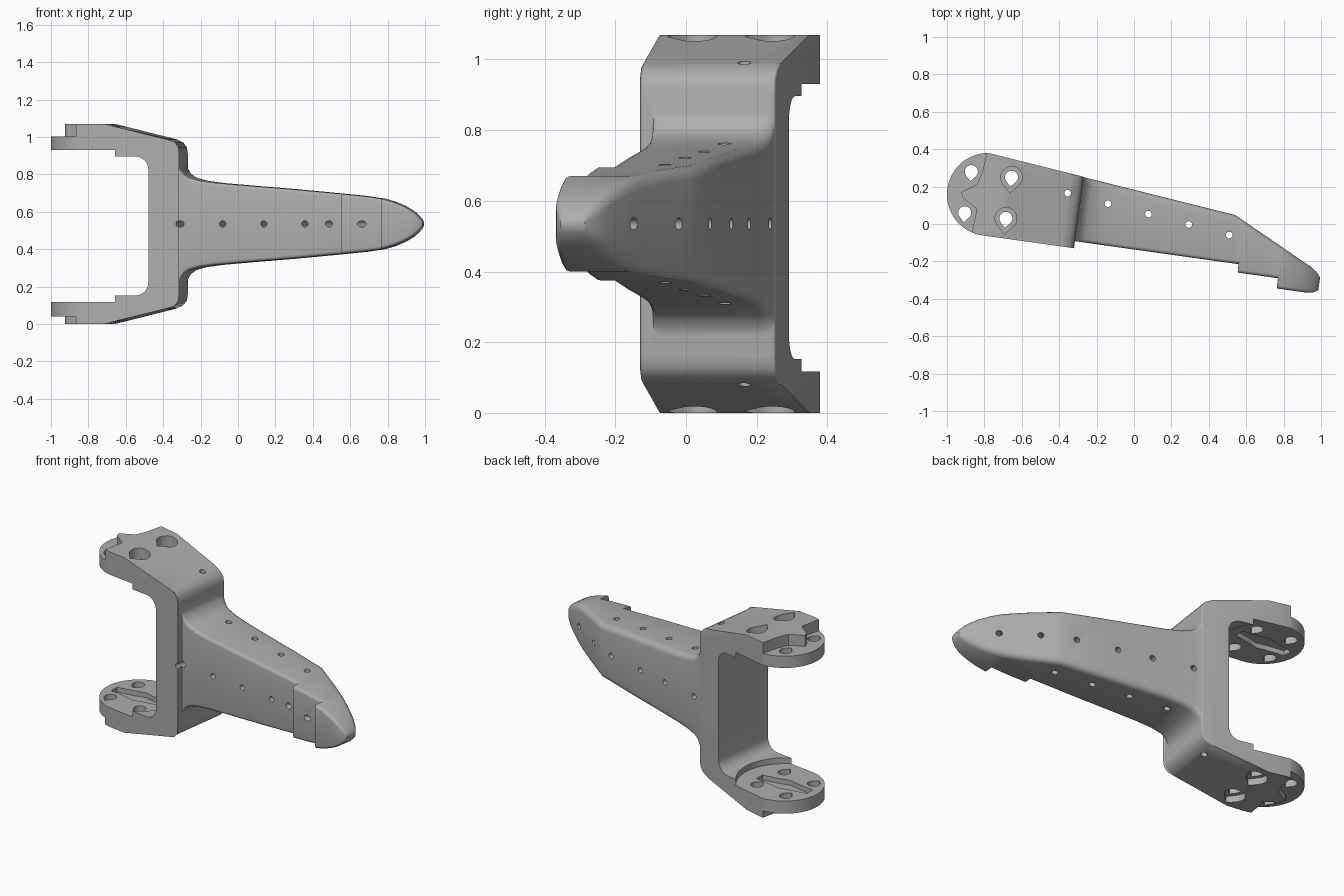
import bpy, bmesh, math
from math import sin, cos, pi, radians
from mathutils import Matrix, Vector

if "Cube" in bpy.data.objects:
    bpy.data.objects.remove(bpy.data.objects["Cube"], do_unlink=True)

TILT = Matrix.Rotation(radians(-8), 4, 'Z')
MID = 0.535                      # middle height
DISC = Vector((-0.778, 0.158))   # joint centre
DISC_R = 0.222
FRONT = -0.173


def back(u):
    """Back surface of the tapering body."""
    if u < 0.528:
        return 0.268 - (u + 0.825) * 0.1057
    return 0.125 - (u - 0.528) * 0.495


def make(name, bm, matrix=None):
    bmesh.ops.recalc_face_normals(bm, faces=bm.faces)
    mesh = bpy.data.meshes.new(name)
    bm.to_mesh(mesh)
    bm.free()
    if matrix:
        mesh.transform(matrix)
    ob = bpy.data.objects.new(name, mesh)
    bpy.context.collection.objects.link(ob)
    return ob


def skin(bm, rings):
    """Join rings of equal length into a closed solid."""
    vs = [[bm.verts.new(p) for p in ring] for ring in rings]
    n = len(vs[0])
    for a, b in zip(vs, vs[1:]):
        for i in range(n):
            bm.faces.new((a[i], a[(i + 1) % n], b[(i + 1) % n], b[i]))
    bm.faces.new(vs[0])
    bm.faces.new(vs[-1])
    return vs


def prism(name, outline, low, high):
    bm = bmesh.new()
    skin(bm, [[(x, y, z) for x, y in outline] for z in (low, high)])
    return make(name, bm)


def rod(name, start, end, r):
    a, b = Vector(start), Vector(end)
    bm = bmesh.new()
    place = Matrix.Translation((a + b) / 2) @ (b - a).to_track_quat('Z', 'Y').to_matrix().to_4x4()
    bmesh.ops.create_cone(bm, cap_ends=True, segments=16, radius1=r, radius2=r,
                          depth=(b - a).length, matrix=place)
    return make(name, bm)


def combine(target, tool, operation='DIFFERENCE'):
    mod = target.modifiers.new("combine", 'BOOLEAN')
    mod.operation, mod.solver, mod.object = operation, 'EXACT', tool
    bpy.context.view_layer.update()
    graph = bpy.context.evaluated_depsgraph_get()
    mesh = bpy.data.meshes.new_from_object(target.evaluated_get(graph))
    target.modifiers.clear()
    target.data = mesh
    bpy.data.objects.remove(tool, do_unlink=True)


def arc(c, r, a0, a1, n):
    angles = [radians(a0 + (a1 - a0) * i / n) for i in range(n + 1)]
    return [(c[0] + r * cos(a), c[1] + r * sin(a)) for a in angles]


def teardrop(c, r):
    return arc(c, r, -40, 220, 16) + [(c[0] - r * 0.15, c[1] - r * 1.45)]


# Fork: C-shaped side profile with a tapered back
half = [(-0.70, 0.535), (-0.36, 0.452), (-0.325, 0.435), (-0.305, 0.41), (-0.30, 0.375)]
outer = [(-1.06, 1.07)] + [(u, MID + h) for u, h in half]
outer += [(u, MID - h) for u, h in reversed(half)] + [(-1.06, 0)]
fillet = arc((-0.53, 0.152 + 0.07), 0.07, -90, 0, 6)
inner = [(-1.06, 0.152)] + fillet + [(u, 1.048 - z) for u, z in reversed(fillet)] + [(-1.06, 0.896)]
profile = outer + inner
bm = bmesh.new()
rings = skin(bm, [[(u, FRONT, z) for u, z in profile],
                  [(u, back(u), z) for u, z in profile]])
bm.normal_update()
edges = []
for ring in rings:
    chain = ring[2:len(outer) - 2]
    edges += [bm.edges.get((a, b)) for a, b in zip(chain, chain[1:])]
bmesh.ops.bevel(bm, geom=edges, offset=0.025, segments=4, profile=0.5,
                affect='EDGES', clamp_overlap=True)
body = make("bracket_body", bm, TILT)

# Round off the joint ends
c_local = TILT.inverted() @ DISC.to_3d()
corner = arc(c_local, DISC_R, 88, 272, 40)
corner = [(corner[0][0], 0.6)] + corner + [(corner[-1][0], -0.6), (-1.4, -0.6), (-1.4, 0.6)]
cut = prism("end_cutter", corner, -0.2, 1.3)
cut.data.transform(TILT)
combine(body, cut)

# Clearance around the joint between the plates
combine(body, prism("clearance_cutter", arc(DISC, 0.27, 0, 352.5, 47), 0.117, 0.931))

# Arm: rounded-rectangle sections along its length
stations = [(-0.38, 0.34), (-0.305, 0.335), (-0.297, 0.30), (-0.28, 0.27), (-0.25, 0.248),
            (-0.19, 0.231), (-0.1, 0.219), (0.05, 0.206), (0.3, 0.186), (0.528, 0.165),
            (0.583, 0.16), (0.585, 0.16), (0.7, 0.149), (0.802, 0.135), (0.804, 0.135),
            (0.87, 0.117), (0.93, 0.092), (0.97, 0.069), (1.0, 0.045), (1.018, 0.024), (1.025, 0.01)]


def section(u, h):
    front = -0.135 if u < 0.584 else -0.18 if u < 0.803 else -0.235
    rear = back(u) - 0.002
    if u > 0.99:                 # soften the tip
        front += (u - 0.99) * 0.6
        rear -= (u - 0.99) * 0.6
    rf, rb = min(0.018, h * 0.6), min(0.035, h * 0.6, (rear - front) * 0.4)
    pts = arc((rear - rb, h - rb), rb, 0, 90, 4)
    pts += arc((front + rf, h - rf), rf, 90, 180, 4)
    pts += arc((front + rf, rf - h), rf, 180, 270, 4)
    pts += arc((rear - rb, rb - h), rb, 270, 360, 4)
    return [(u, v, MID + z) for v, z in pts]


bm = bmesh.new()
skin(bm, [section(u, h) for u, h in stations])
combine(body, make("arm", bm, TILT), 'UNION')

# Stepped recess on the outside of both plates
recess = [(-0.787, 0.5), (-0.787, 0.38), (-0.81, 0.28), (-0.84, 0.21), (-0.925, 0.17),
          (-0.915, 0.14), (-0.84, 0.08), (-0.868, -0.05), (-0.868, -0.2), (-1.2, -0.2), (-1.2, 0.5)]
for low, high in ((1.003, 1.2), (-0.2, 0.04)):
    combine(body, prism("recess_cutter", recess, low, high))

# Shallow lever-shaped pocket on the inside of both plates
side = [(-0.17, 0.028), (-0.06, 0.045), (0, 0.06), (0.06, 0.045), (0.17, 0.028)]
pocket = [(DISC.x + x, DISC.y + w) for x, w in side]
pocket += [(DISC.x + x, DISC.y - w) for x, w in reversed(side)]
for low, high in ((0.087, 0.3), (0.75, 0.961)):
    combine(body, prism("pocket_cutter", pocket, low, high))

# Screw holes through the plates, two of them counterbored
for c in ((-0.87, 0.28), (-0.905, 0.06), (-0.655, 0.25), (-0.685, 0.03)):
    combine(body, prism("screw_cutter", teardrop(c, 0.035), -0.1, 1.2))
    if c[0] > -0.75:
        for low, high in ((1.003, 1.2), (-0.2, 0.04)):
            combine(body, prism("bore_cutter", teardrop(c, 0.058), low, high))

# Pin holes, vertical and then front to back
for i in range(5):
    x, y = -0.355 + i * 0.216, 0.165 - i * 0.056
    combine(body, rod("pin_cutter", (x, y, -0.1), (x, y, 1.2), 0.018))
pins = [((-0.305, -0.09), (-0.22, 0.24)), ((-0.08, -0.12), (0.02, 0.185)),
        ((0.14, -0.15), (0.22, 0.13)), ((0.36, -0.18), (0.46, 0.07)),
        ((0.49, -0.20), (0.64, -0.02)), ((0.66, -0.275), (0.83, -0.145))]
for a, b in pins:
    a, b = Vector((*a, MID)), Vector((*b, MID))
    reach = (b - a).normalized() * 0.12
    combine(body, rod("pin_cutter", a - reach, b + reach, 0.017))

# Material and shading
grey = bpy.data.materials.new("plain grey")
grey.use_nodes = True
colour = (0.42, 0.42, 0.42, 1)
grey.diffuse_color = colour
grey.node_tree.nodes["Principled BSDF"].inputs["Base Color"].default_value = colour
body.data.materials.clear()
body.data.materials.append(grey)
for p in body.data.polygons:
    p.material_index = 0
bpy.ops.object.select_all(action='DESELECT')
body.select_set(True)
bpy.context.view_layer.objects.active = body
bpy.ops.object.shade_smooth_by_angle(angle=radians(30))
